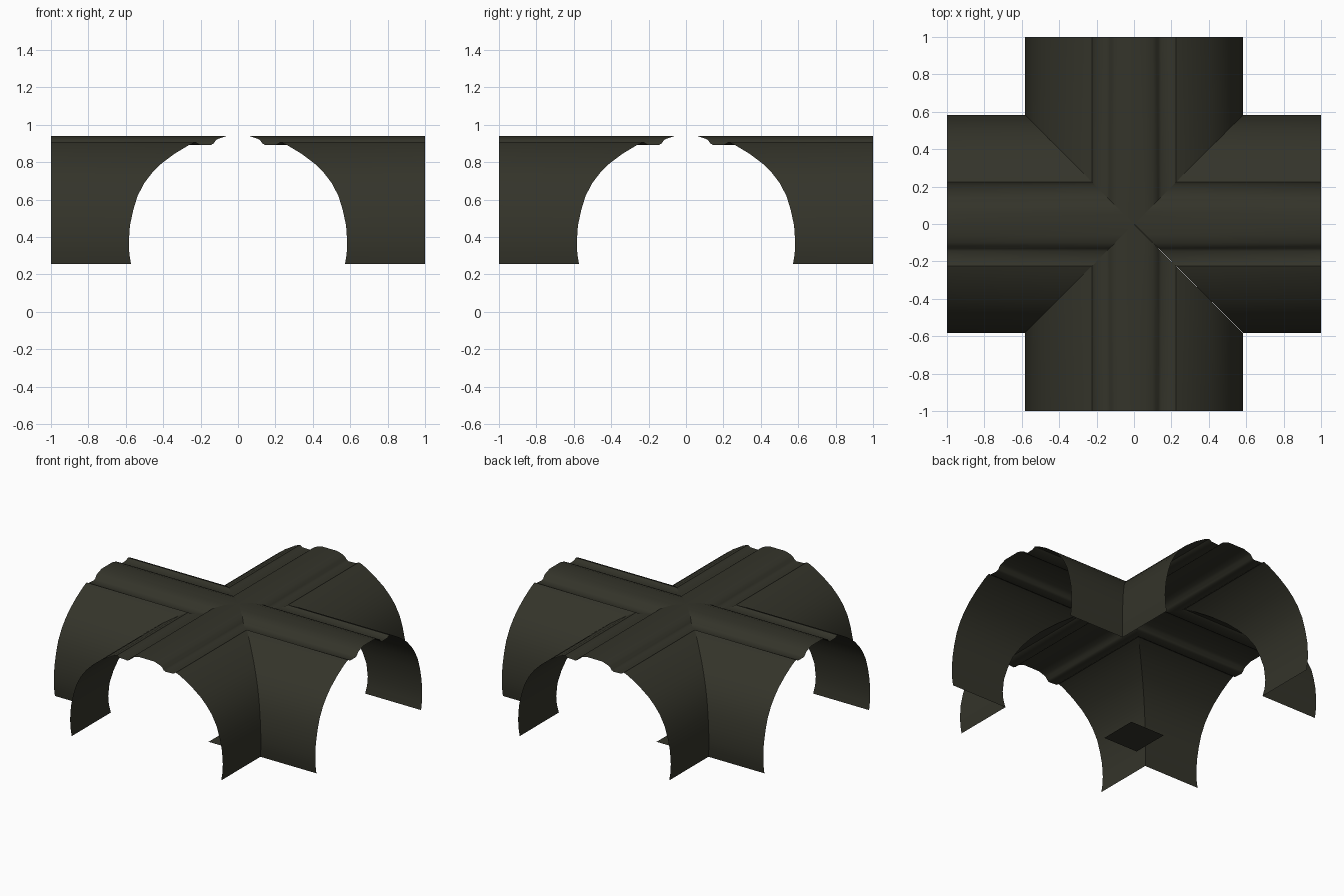
import bpy, bmesh, math
from mathutils import Matrix

if "Cube" in bpy.data.objects:
    bpy.data.objects.remove(bpy.data.objects["Cube"])

olive = bpy.data.materials.new("dark_olive")
olive.diffuse_color = (0.034, 0.034, 0.023, 1)
olive.use_nodes = True
olive.node_tree.nodes["Principled BSDF"].inputs["Base Color"].default_value = olive.diffuse_color

# Half cross-section of the tunnel: (distance from centre line, height)
profile = [(0.572, 0.255), (0.581, 0.31), (0.584, 0.37), (0.578, 0.46),
           (0.56, 0.545), (0.537, 0.62), (0.50, 0.69), (0.46, 0.742),
           (0.415, 0.788), (0.34, 0.845), (0.26, 0.893), (0.225, 0.907),
           (0.205, 0.895), (0.145, 0.892), (0.13, 0.90), (0.118, 0.918),
           (0.10, 0.927), (0.06, 0.94), (0.0, 0.94)]


def make_object(name, bm):
    mesh = bpy.data.meshes.new(name)
    bm.to_mesh(mesh)
    bm.free()
    mesh.materials.append(olive)
    ob = bpy.data.objects.new(name, mesh)
    bpy.context.collection.objects.link(ob)
    return ob


def tunnel_arm(name, turn):
    """One arm, mitred along the diagonals where it meets its neighbours."""
    bm = bmesh.new()
    section = profile + [(-t, z) for t, z in reversed(profile[:-1])]
    rows = [(bm.verts.new((t, abs(t), z)), bm.verts.new((t, 1, z)))
            for t, z in section]
    for (a, b), (c, d) in zip(rows, rows[1:]):
        if (a.co - c.co).length > 1e-6:
            bm.faces.new((a, b, d, c))
    bm.normal_update()
    # outside of the vault faces up
    if sum(f.normal.z for f in bm.faces) < 0:
        bmesh.ops.reverse_faces(bm, faces=bm.faces)
    bm.transform(Matrix.Rotation(turn, 4, 'Z'))
    ob = make_object(name, bm)
    bpy.ops.object.select_all(action='DESELECT')
    ob.select_set(True)
    bpy.context.view_layer.objects.active = ob
    bpy.ops.object.shade_smooth_by_angle(angle=math.radians(35))


# Four vaulted tunnel arms
for i, side in enumerate(("back", "left", "front", "right")):
    tunnel_arm(side + "_tunnel_arm", i * math.pi / 2)

# Small square plate on the ground, under the crossing
bm = bmesh.new()
bmesh.ops.create_grid(bm, x_segments=1, y_segments=1, size=0.132,
                      matrix=Matrix.Translation((0, 0, 0.002)))
make_object("floor_plate", bm)
